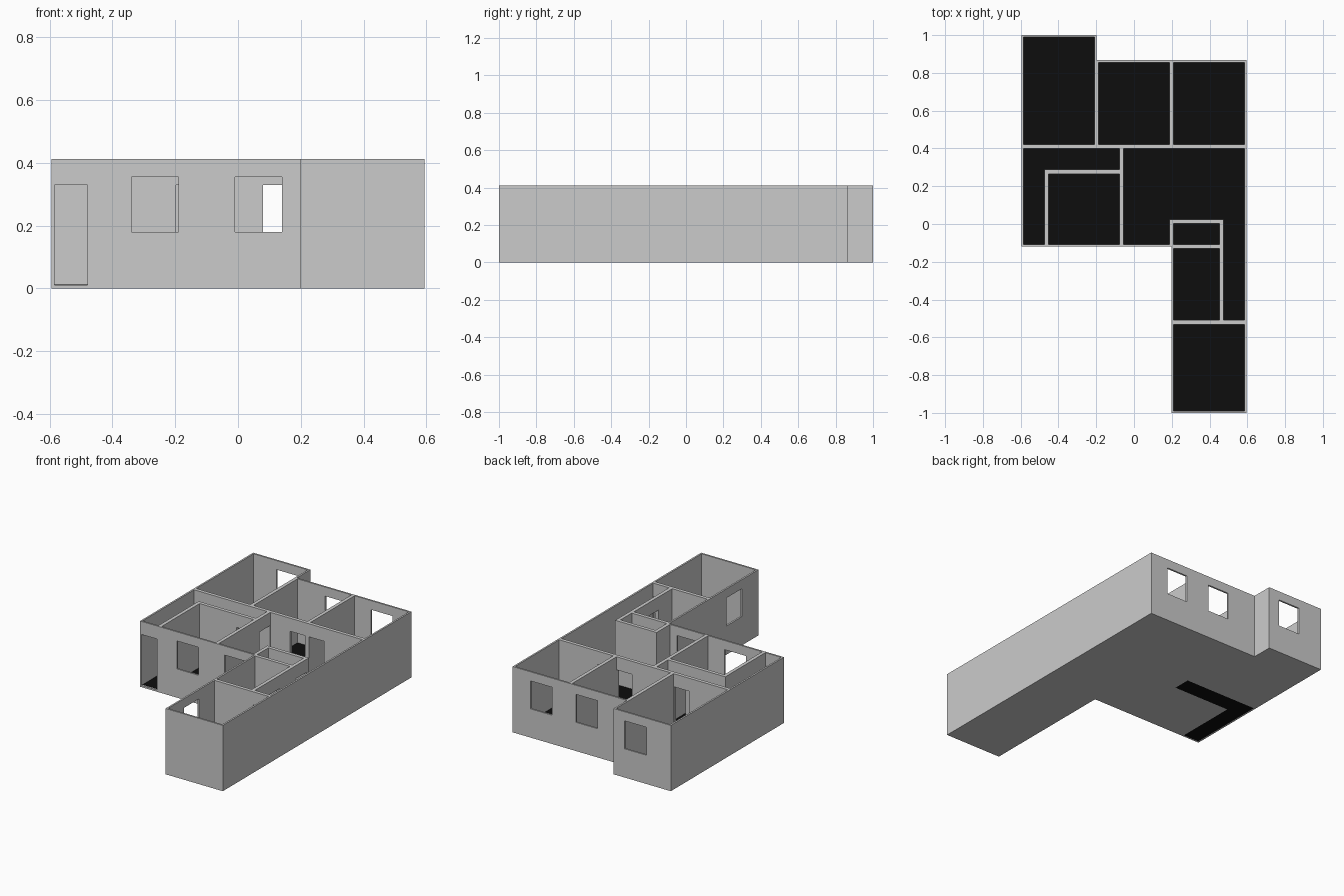
import bpy

if "Cube" in bpy.data.objects:
    bpy.data.objects.remove(bpy.data.objects["Cube"])

HEIGHT = 0.412      # wall height
FLOOR = 0.011       # slab thickness
T = 0.011           # half thickness of a shared wall
X0, X1, X2, X3 = -0.595, -0.198, 0.198, 0.595
HX, LX, CX = -0.463, -0.066, 0.463


def rect(xa, xb, ya, yb):
    return [(xa, ya), (xb, ya), (xb, yb), (xa, yb)]


def inset(poly, t):
    """Shrink a counter-clockwise right-angled outline by t."""
    out = []
    for i, (x, y) in enumerate(poly):
        for a, b in ((poly[i - 1], poly[i]), (poly[i], poly[(i + 1) % len(poly)])):
            dx, dy = b[0] - a[0], b[1] - a[1]
            length = abs(dx) + abs(dy)
            x -= t * dy / length
            y += t * dx / length
        out.append((x, y))
    return out


def prisms(name, items):
    """One object made of vertical prisms (outline, z low, z high)."""
    verts, faces = [], []
    for poly, za, zb in items:
        n, k = len(poly), len(verts)
        verts += [(x, y, za) for x, y in poly] + [(x, y, zb) for x, y in poly]
        faces.append([k + i for i in reversed(range(n))])
        faces.append([k + n + i for i in range(n)])
        for i in range(n):
            j = (i + 1) % n
            faces.append([k + i, k + j, k + n + j, k + n + i])
    mesh = bpy.data.meshes.new(name)
    mesh.from_pydata(verts, [], faces)
    obj = bpy.data.objects.new(name, mesh)
    bpy.context.collection.objects.link(obj)
    return obj


# Room outlines, to the wall centre lines
rooms = [
    rect(X0, X1, 0.41, 1.0),
    rect(X1, X2, 0.41, 0.867),
    rect(X2, X3, 0.41, 0.867),
    rect(HX, LX, -0.12, 0.277),
    rect(X2, CX, -0.12, 0.013),
    rect(X2, CX, -0.52, -0.12),
    rect(X2, X3, -1.0, -0.52),
    [(LX, -0.12), (X2, -0.12), (X2, 0.013), (CX, 0.013),
     (CX, -0.52), (X3, -0.52), (X3, 0.41), (LX, 0.41)],
]
hall = [(X0, -0.12), (HX, -0.12), (HX, 0.277), (LX, 0.277), (LX, 0.41), (X0, 0.41)]

# Solid block of the whole footprint, hollowed out below
walls = prisms("walls", [([
    (X0, -0.12), (X2, -0.12), (X2, -1.0), (X3, -1.0), (X3, 0.867),
    (X1, 0.867), (X1, 1.0), (X0, 1.0)], 0, HEIGHT)])

# Room cutters; the hall is open underneath
room_cut = prisms("room_cutter",
                  [(inset(p, T), FLOOR, 0.6) for p in rooms] + [(inset(hall, T), -0.1, 0.6)])

# Doors and windows: (wall runs along, wall position, start, width)
DOOR_W, WIN_W, REACH = 0.106, 0.15, 0.025
doors = [("x", -0.12, -0.585), ("x", 0.41, -0.316), ("x", 0.41, 0.08),
         ("x", 0.41, 0.211), ("x", 0.277, -0.198), ("x", -0.52, 0.476),
         ("y", LX, 0.29), ("y", CX, -0.372), ("y", CX, -0.107)]
windows = [("x", -0.12, -0.34), ("x", -0.12, -0.01), ("x", 1.0, -0.425),
           ("x", 0.867, 0.005), ("x", 0.867, 0.322), ("y", X2, -0.835)]
openings = []
for group, width, za, zb in ((doors, DOOR_W, FLOOR, 0.33), (windows, WIN_W, 0.18, 0.355)):
    for axis, pos, start in group:
        span, depth = (start, start + width), (pos - REACH, pos + REACH)
        openings.append((rect(*span, *depth) if axis == "x" else rect(*depth, *span), za, zb))
opening_cut = prisms("opening_cutter", openings)

for cutter in (room_cut, opening_cut):
    mod = walls.modifiers.new(cutter.name, "BOOLEAN")
    mod.operation = "DIFFERENCE"
    mod.solver = "EXACT"
    mod.object = cutter
    cutter.hide_render = True
    cutter.hide_viewport = True

# Black floors
black = bpy.data.materials.new("black_floor")
black.diffuse_color = (0.004, 0.004, 0.004, 1)
black.use_nodes = True
black.node_tree.nodes["Principled BSDF"].inputs["Base Color"].default_value = black.diffuse_color
floors = prisms("room_floors", [(inset(p, T), FLOOR / 2, FLOOR + 0.001) for p in rooms])
hall_floor = prisms("hall_floor", [(inset(hall, T), 0, FLOOR + 0.001)])
for obj in (floors, hall_floor):
    obj.data.materials.append(black)
